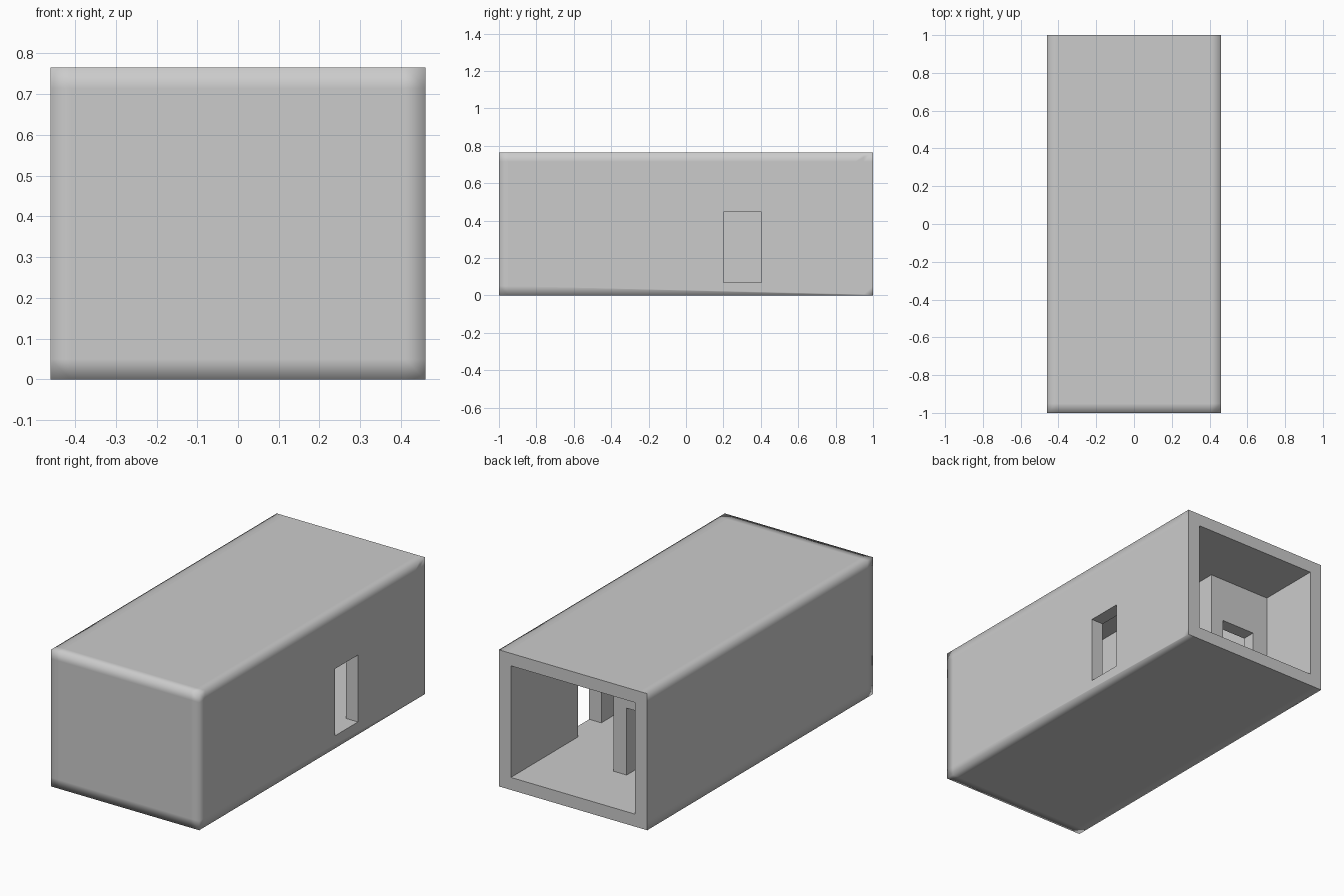
import bpy, bmesh, math
from mathutils import Vector

if "Cube" in bpy.data.objects:
    bpy.data.objects.remove(bpy.data.objects["Cube"])

HX, HY, H = 0.46, 1.0, 0.765      # outer half width, half length, height
T = 0.075                         # wall thickness
FLOOR, CEIL = 0.07, 0.695
DOOR_TOP = 0.445
PART_Y = 0.64                     # rear face of the partition wall


def box(name, x, y, z):
    """Axis aligned box from three (min, max) ranges."""
    bm = bmesh.new()
    bmesh.ops.create_cube(bm, size=1)
    for v in bm.verts:
        v.co = Vector([r[0] if c < 0 else r[1] for c, r in zip(v.co, (x, y, z))])
    me = bpy.data.meshes.new(name)
    bm.to_mesh(me)
    bm.free()
    ob = bpy.data.objects.new(name, me)
    bpy.context.collection.objects.link(ob)
    return ob


# Solid outer block
shell = box("cabin_shell", (-HX, HX), (-HY, HY), (0, H))

# Rooms and doorways carved out of the block
inner = HX - T
rooms = [
    ("rear_room", (-inner, inner), (PART_Y, 1.2), (FLOOR, CEIL)),
    ("corridor", (0, inner), (-HY + T, PART_Y + 0.1), (FLOOR, CEIL)),
    ("side_room", (-inner, -T), (-HY + T, PART_Y - T), (FLOOR, CEIL)),
    ("side_door", (inner - 0.1, HX + 0.1), (0.2, 0.405), (FLOOR, DOOR_TOP)),
    ("room_door", (-0.29, -0.08), (PART_Y - 0.2, PART_Y + 0.1), (FLOOR, DOOR_TOP)),
]
bpy.context.view_layer.objects.active = shell
shell.select_set(True)
for name, x, y, z in rooms:
    cutter = box(name + "_cutter", x, y, z)
    cutter.hide_render = True
    mod = shell.modifiers.new(name, 'BOOLEAN')
    mod.operation, mod.solver, mod.object = 'DIFFERENCE', 'EXACT', cutter
    bpy.ops.object.modifier_apply(modifier=name)
    bpy.data.objects.remove(cutter)

# Support loops near the outer edges, so they shade as softly rounded
bm = bmesh.new()
bm.from_mesh(shell.data)
for axis, values in ((0, (-0.41, 0.41)), (1, (-0.95, 0.95)), (2, (0.05, 0.715))):
    for val in values:
        p, n = Vector((0, 0, 0)), Vector((0, 0, 0))
        p[axis], n[axis] = val, 1
        bmesh.ops.bisect_plane(bm, geom=bm.verts[:] + bm.edges[:] + bm.faces[:],
                               plane_co=p, plane_no=n)


def on_side_edge(e):
    """True for the long and front outer edges of the block."""
    planes = ((0, -HX), (0, HX), (1, -HY), (2, 0), (2, H))
    return sum(all(abs(v.co[a] - c) < 1e-4 for v in e.verts) for a, c in planes) >= 2


# Smooth shading, with sharp edges inside and at the openings
for f in bm.faces:
    f.smooth = True
for e in bm.edges:
    if e.calc_face_angle(0) > math.radians(30):
        e.smooth = on_side_edge(e)
bm.to_mesh(shell.data)
bm.free()
